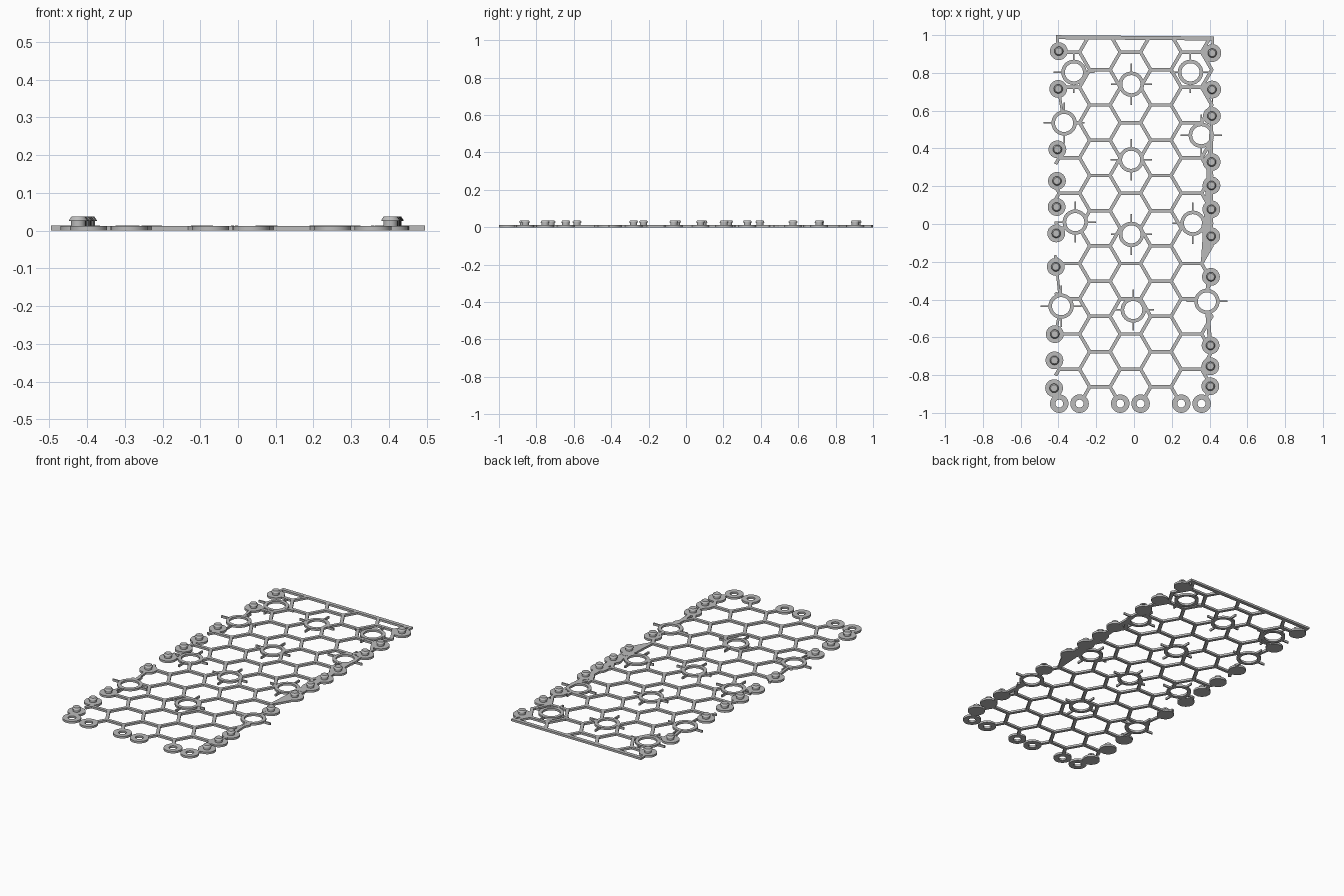
import bpy, bmesh, math
from mathutils import Vector

cube = bpy.data.objects.get("Cube")
if cube:
    bpy.data.objects.remove(cube)

grey = bpy.data.materials.new("light_grey")
grey.use_nodes = True
grey.diffuse_color = (0.5, 0.5, 0.5, 1)
grey.node_tree.nodes["Principled BSDF"].inputs["Base Color"].default_value = (0.5, 0.5, 0.5, 1)

THICK = 0.012    # sheet thickness
SIDE = 0.1077    # hexagon side
ROW = SIDE * math.sqrt(3)
SEGS = 32


def finish(name, bm):
    bmesh.ops.recalc_face_normals(bm, faces=bm.faces)
    mesh = bpy.data.meshes.new(name)
    bm.to_mesh(mesh)
    bm.free()
    mesh.materials.append(grey)
    ob = bpy.data.objects.new(name, mesh)
    bpy.context.collection.objects.link(ob)
    bpy.ops.object.select_all(action='DESELECT')
    ob.select_set(True)
    bpy.context.view_layer.objects.active = ob
    bpy.ops.object.shade_smooth_by_angle(angle=math.radians(30))


def prism(bm, points, height=THICK):
    face = bm.faces.new([bm.verts.new((x, y, 0)) for x, y in points])
    top = bmesh.ops.extrude_face_region(bm, geom=[face], use_keep_orig=True)["geom"]
    for v in top:
        if isinstance(v, bmesh.types.BMVert):
            v.co.z = height


def bar(bm, a, b, width, height=THICK):
    a, b = Vector(a), Vector(b)
    d = (b - a).normalized()
    n = Vector((-d.y, d.x)) * width / 2
    prism(bm, [a + n, a - n, b - n, b + n], height)


def lathe(bm, centre, profile, closed):
    """Turn a (radius, z) profile around a vertical axis."""
    rings = []
    for r, z in profile:
        rings.append([bm.verts.new((centre[0] + r * math.cos(k * math.tau / SEGS),
                                    centre[1] + r * math.sin(k * math.tau / SEGS), z))
                      for k in range(SEGS)])
    pairs = list(zip(rings, rings[1:]))
    if closed:
        pairs.append((rings[-1], rings[0]))
    else:
        bm.faces.new(rings[0])
        bm.faces.new(rings[-1])
    for low, high in pairs:
        for k in range(SEGS):
            m = (k + 1) % SEGS
            bm.faces.new((low[k], low[m], high[m], high[k]))


def washer(bm, centre, inner, outer):
    lathe(bm, centre, [(inner, 0), (outer, 0), (outer, THICK), (inner, THICK)], True)


# Positions of the fittings
eyelets = [(-0.318, 0.803), (0.299, 0.803), (-0.014, 0.74), (-0.37, 0.535),
           (0.356, 0.47), (-0.015, 0.34), (-0.311, 0.01), (0.312, 0.004),
           (-0.014, -0.055), (-0.386, -0.435), (0.386, -0.41), (-0.004, -0.455)]
left_studs = [0.905, 0.712, 0.572, 0.328, 0.204, 0.078, -0.065, -0.28, -0.643, -0.753, -0.859]
right_studs = [0.915, 0.715, 0.395, 0.228, 0.09, -0.05, -0.227, -0.583, -0.722, -0.869]
end_holes = [(c + s * SIDE / 2, -0.951) for c in (-0.342, -0.019, 0.304) for s in (-1, 1)]

# Hexagonal net, interrupted at the eyelets and trimmed at the border
holes = [(Vector(c), 0.055) for c in eyelets] + [(Vector(c), 0.028) for c in end_holes]


def inside(p):
    return (-0.414 < p.x < 0.417 and -0.955 < p.y < 0.984
            and all((p - c).length > r for c, r in holes))


def strand(bm, a, b, width=0.018, steps=50):
    a, b = Vector(a), Vector(b)
    pts = [a.lerp(b, k / steps) for k in range(steps + 1)]
    run = []
    for p in pts + [None]:
        if p is not None and inside(p):
            run.append(p)
        else:
            if len(run) > 2:
                d = (b - a).normalized() * 0.004
                bar(bm, run[0] - d, run[-1] + d, width)
            run = []


bm = bmesh.new()
for col in range(-3, 3):
    x = -0.019 + col * SIDE * 1.5
    base = -0.769 if col % 2 == 0 else -0.769 - ROW / 2
    for row in range(-1, 11):
        y = base + row * ROW
        if y > -0.9:
            strand(bm, (x - SIDE / 2, y), (x + SIDE / 2, y))
        for s in (-1, 1):
            strand(bm, (x + SIDE / 2, y), (x + SIDE, y + s * ROW / 2))
finish("hex_net", bm)

# Straight bar along the back end
bm = bmesh.new()
bar(bm, (-0.412, 0.989), (0.423, 0.982), 0.021)
finish("back_bar", bm)

# Eyelet rings with four short spokes
bm = bmesh.new()
for c in eyelets:
    washer(bm, c, 0.048, 0.067)
    for d in (Vector((1, 0)), Vector((0, 1)), Vector((-1, 0)), Vector((0, -1))):
        bar(bm, Vector(c) + d * 0.062, Vector(c) + d * 0.109, 0.008, THICK + 0.001)
finish("spoked_eyelets", bm)

# Button holes on the front end
bm = bmesh.new()
for c in end_holes:
    washer(bm, c, 0.021, 0.049)
finish("front_button_holes", bm)

# Snap studs on both long sides: disc, stem and flared cap
stud_profile = [(0.047, 0), (0.047, THICK), (0.019, THICK), (0.019, 0.026),
                (0.024, 0.026), (0.024, 0.028), (0.018, 0.037)]
for name, ys, x0, slope in (("left_studs", left_studs, 0.409, 0.006),
                            ("right_studs", right_studs, -0.411, 0.014)):
    bm = bmesh.new()
    for y in ys:
        lathe(bm, (x0 + slope * y, y), stud_profile, False)
    finish(name, bm)

# Reinforcing strips along the long sides
bm = bmesh.new()
prism(bm, [(0.417, 0.715), (0.418, -0.085), (0.373, -0.205), (0.354, -0.205), (0.374, 0.095), (0.389, 0.355)])
prism(bm, [(0.378, -0.475), (0.402, -0.475), (0.414, -0.645), (0.393, -0.645)])
bar(bm, (0.417, 0.978), (0.413, 0.9), 0.014)
finish("left_edge_strips", bm)

bm = bmesh.new()
for a, b in (((-0.407, 0.983), (-0.398, 0.915)), ((-0.4, 0.715), (-0.38, 0.595)),
             ((-0.417, -0.165), (-0.394, -0.375)), ((-0.399, -0.495), (-0.418, -0.585))):
    bar(bm, a, b, 0.014)
finish("right_edge_strips", bm)
